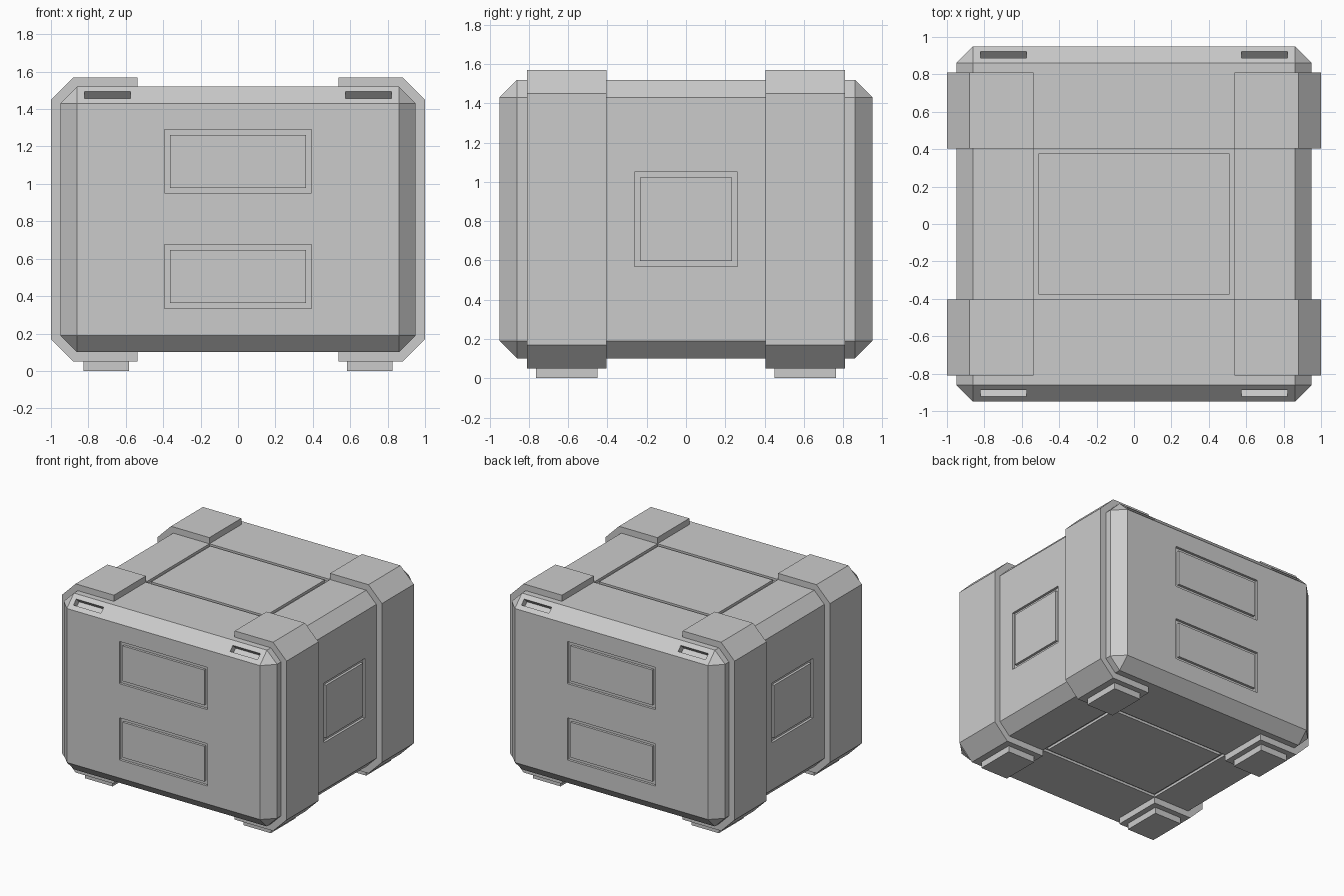
import bpy, bmesh
from math import radians
from mathutils import Matrix, Vector

if "Cube" in bpy.data.objects:
    bpy.data.objects.remove(bpy.data.objects["Cube"])


def add_box(bm, center, size, rot_x=0.0):
    m = (Matrix.Translation(center) @ Matrix.Rotation(rot_x, 4, 'X')
         @ Matrix.Diagonal((*size, 1.0)))
    return bmesh.ops.create_cube(bm, size=1.0, matrix=m)


def make_object(name, bm):
    bmesh.ops.recalc_face_normals(bm, faces=bm.faces)
    me = bpy.data.meshes.new(name)
    bm.to_mesh(me)
    bm.free()
    ob = bpy.data.objects.new(name, me)
    bpy.context.collection.objects.link(ob)
    return ob


MID_Z = 0.81
HALF = Vector((0.95, 0.95, 0.71))
GAP = 0.028      # groove width
DEPTH = 0.02     # groove depth

# Panels: name, axis of the normal, side, centre on the face, outer size
panels = []
for s, side in ((-1, "front"), (1, "back")):
    panels.append((side + "_upper_panel", 1, s, (0, s * 0.95, 1.12), (0.785, 0, 0.34)))
    panels.append((side + "_lower_panel", 1, s, (0, s * 0.95, 0.505), (0.785, 0, 0.34)))
for s, side in ((-1, "left"), (1, "right")):
    panels.append((side + "_panel", 0, s, (s * 0.95, 0, MID_Z), (0, 0.525, 0.48)))
for s, side in ((-1, "bottom"), (1, "top")):
    panels.append((side + "_panel", 2, s, (0, 0, MID_Z + s * 0.71), (1.076, 0.81, 0)))

# Crate body: box with every edge chamfered
bm = bmesh.new()
add_box(bm, (0, 0, MID_Z), HALF * 2)
bmesh.ops.bevel(bm, geom=bm.edges[:], offset=0.09, offset_type='OFFSET',
                segments=1, affect='EDGES', profile=0.5)
body = make_object("crate_body", bm)

# Cutters: shallow panel pockets and handle slots in the upper chamfers
bm = bmesh.new()
for name, axis, s, center, size in panels:
    size = Vector(size)
    size[axis] = 2 * DEPTH
    add_box(bm, center, size)
for sx in (-1, 1):
    for sy in (-1, 1):
        add_box(bm, (sx * 0.698, sy * 0.905, 1.475), (0.245, 0.05, 0.1),
                radians(-45 * sy))
cutter = make_object("recess_cutter", bm)
cutter.hide_render = True

mod = body.modifiers.new("recesses", 'BOOLEAN')
mod.operation = 'DIFFERENCE'
mod.solver = 'EXACT'
mod.object = cutter
bpy.context.view_layer.objects.active = body
bpy.ops.object.modifier_apply(modifier=mod.name)
bpy.data.objects.remove(cutter)

# Flush panels sitting inside the pockets, leaving a groove around each
for name, axis, s, center, size in panels:
    size = Vector(size) - Vector((2 * GAP,) * 3)
    size[axis] = DEPTH
    center = Vector(center)
    center[axis] -= s * DEPTH / 2
    bm = bmesh.new()
    add_box(bm, center, size)
    make_object(name, bm)

# Corner straps: C-shaped profile wrapped round each side, and a foot below
upper = [(0.538, 1.57), (0.88, 1.57), (1.0, 1.45)]
lower = [(1.0, 0.17), (0.88, 0.05), (0.538, 0.05)]
inner = [(0.538, 0.115), (0.855, 0.115), (0.935, 0.195),
         (0.935, 1.425), (0.855, 1.505), (0.538, 1.505)]
for sx, side in ((-1, "left"), (1, "right")):
    for sy, end in ((-1, "front"), (1, "back")):
        bm = bmesh.new()
        face = bm.faces.new([bm.verts.new((sx * x, sy * 0.404, z))
                             for x, z in upper + lower + inner])
        ext = bmesh.ops.extrude_face_region(bm, geom=[face], use_keep_orig=True)
        moved = [v for v in ext["geom"] if isinstance(v, bmesh.types.BMVert)]
        bmesh.ops.translate(bm, verts=moved, vec=(0, sy * 0.406, 0))
        make_object(f"{end}_{side}_strap", bm)

        bm = bmesh.new()
        add_box(bm, (sx * 0.705, sy * 0.607, 0.03), (0.244, 0.314, 0.06))
        make_object(f"{end}_{side}_foot", bm)
